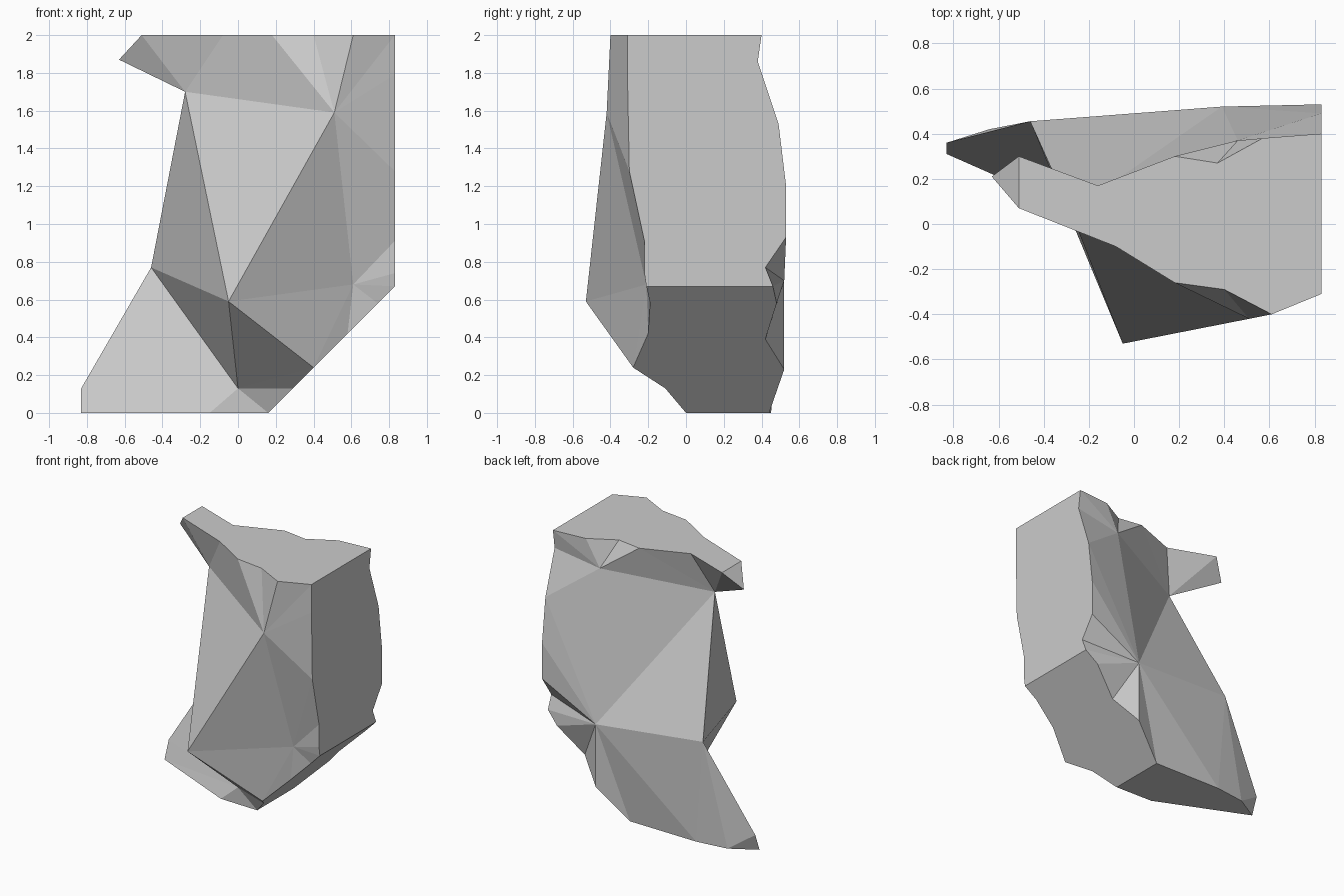
import bpy, bmesh

if "Cube" in bpy.data.objects:
    bpy.data.objects.remove(bpy.data.objects["Cube"])

bm = bmesh.new()


def V(x, y, z):
    return bm.verts.new((x, y, z))


def fan(hub, ring):
    # triangles from one hub vertex across a run of rim vertices
    for a, b in zip(ring, ring[1:]):
        bm.faces.new((hub, a, b))


# rims of the flat cut planes: top (z=2), right side (x=0.83), 45 degree slope, base (z=0)
top_f = [V(x, y, 2) for x, y in [(-.51, .07), (-.08, -.10), (.18, -.26),
                                 (.40, -.29), (.61, -.40), (.83, -.31)]]
top_b = [V(x, y, 2) for x, y in [(-.51, .30), (-.16, .17), (.18, .30),
                                 (.37, .27), (.57, .38), (.83, .40)]]
side_f = [V(.83, y, z) for y, z in [(-.31, 1.79), (-.30, 1.28), (-.22, .91),
                                    (-.22, .74), (-.21, .67)]]
side_b = [V(.83, y, z) for y, z in [(.38, 1.86), (.49, 1.53), (.53, 1.20),
                                    (.53, .93), (.42, .77), (.46, .67)]]
slope_f = [V(.16 + z, y, z) for y, z in [(-.19, .58), (-.20, .42), (-.28, .24),
                                         (-.11, .13), (0, 0)]]
slope_b = [V(.16 + z, y, z) for y, z in [(.48, .58), (.42, .39), (.52, .23), (.44, 0)]]
base = [V(x, y, 0) for x, y in [(-.15, .01), (-.83, .31), (-.64, .42), (-.40, .45)]]

# free corners of the rough rock surface
tip = V(-.63, .21, 1.87)
neck = V(-.28, .055, 1.70)
brow = V(.51, -.42, 1.59)
waist = V(-.46, .455, .77)
belly = V(-.05, -.53, .59)
dent = V(.61, -.21, .68)
chin = V(0, 0, .13)
toe = V(-.83, .36, .13)
back_low = V(.39, .52, .70)
back_high = V(.46, .37, 1.80)

# rough facets
fan(neck, [brow, belly, waist, back_low, back_high, top_b[2], top_b[1], top_b[0],
           tip, top_f[0], top_f[1], top_f[2], brow])
fan(brow, top_f[2:] + side_f[:2] + [dent, belly])
fan(dent, side_f[1:] + slope_f[:3] + [belly])
fan(back_high, top_b[2:] + side_b[:2] + [back_low])
fan(back_low, side_b[1:] + slope_b + [base[3], waist])
fan(chin, [belly] + slope_f[2:] + base[:2] + [toe, waist, belly])
fan(waist, [base[3], base[2], toe])
fan(tip, [top_f[0], top_b[0]])
fan(toe, [base[2], base[1]])

# flat cut faces
bm.faces.new(top_f + top_b[::-1])
bm.faces.new([top_f[-1]] + side_f + side_b[::-1] + [top_b[-1]])
bm.faces.new([side_f[-1]] + slope_f + slope_b[::-1] + [side_b[-1]])
bm.faces.new([slope_f[-1]] + base + [slope_b[-1]])

bmesh.ops.recalc_face_normals(bm, faces=bm.faces[:])
mesh = bpy.data.meshes.new("rock_chunk")
bm.to_mesh(mesh)
bm.free()
rock = bpy.data.objects.new("rock_chunk", mesh)
bpy.context.collection.objects.link(rock)
